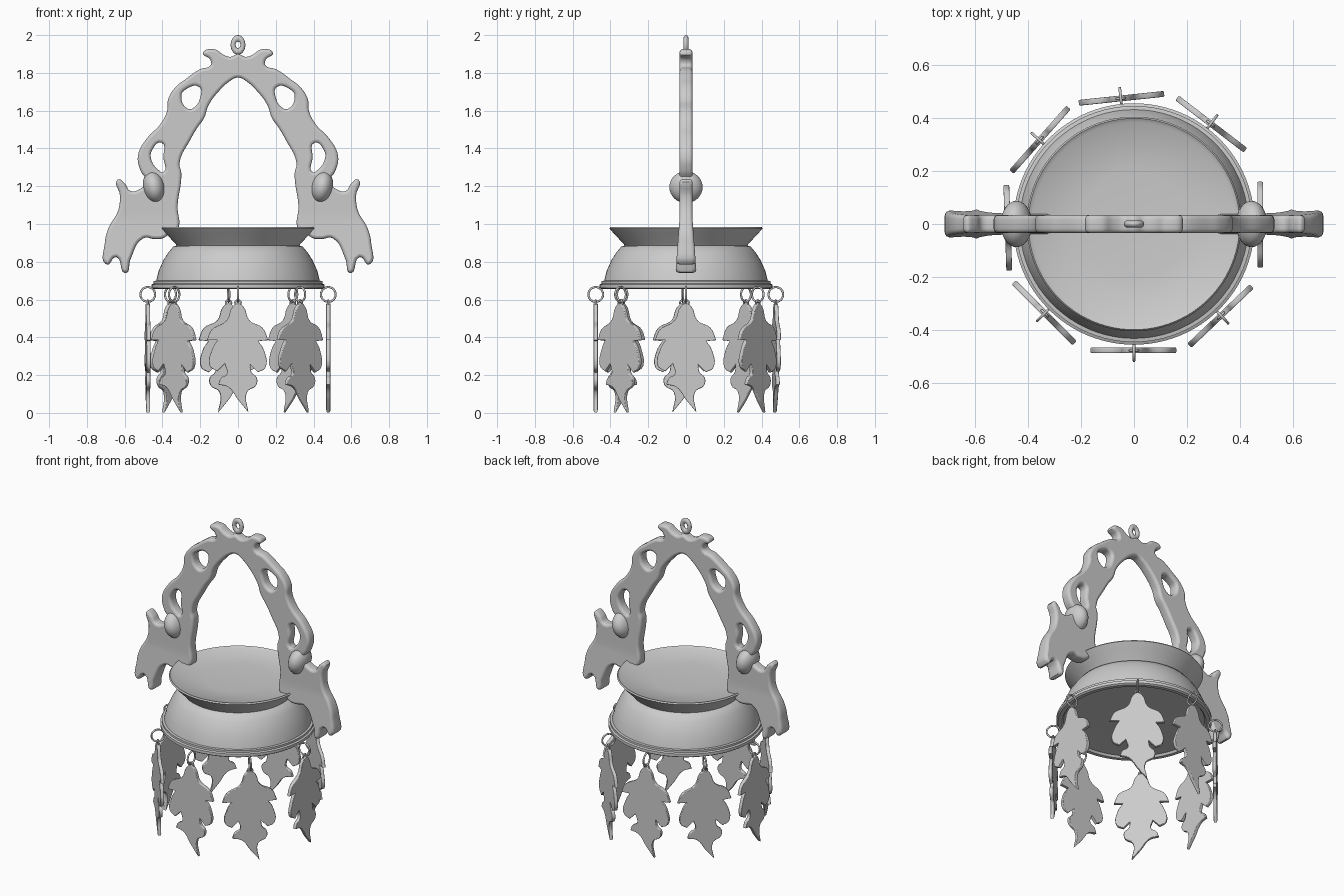
import bpy, bmesh
from math import radians, cos, sin, pi
from mathutils import Vector

if "Cube" in bpy.data.objects:
    bpy.data.objects.remove(bpy.data.objects["Cube"])


def activate(ob):
    bpy.ops.object.select_all(action='DESELECT')
    ob.select_set(True)
    bpy.context.view_layer.objects.active = ob


def smooth(ob, angle=40):
    activate(ob)
    bpy.ops.object.shade_smooth_by_angle(angle=radians(angle))


def cutout(name, outlines, half, bevel, pointed=False):
    """Smooth flat shape in the xz plane with rounded edges, as a mesh."""
    cu = bpy.data.curves.new(name, 'CURVE')
    cu.dimensions, cu.fill_mode = '2D', 'BOTH'
    cu.resolution_u = 5
    cu.extrude, cu.bevel_depth = half - bevel, bevel
    cu.bevel_resolution, cu.offset = 2, -bevel
    for pts in outlines:
        sp = cu.splines.new('BEZIER')
        sp.bezier_points.add(len(pts) - 1)
        sp.use_cyclic_u = True
        for i, (bp, p) in enumerate(zip(sp.bezier_points, pts)):
            bp.co = (p[0], p[1], 0)
            a = Vector(p) - Vector(pts[i - 1])
            b = Vector(pts[(i + 1) % len(pts)]) - Vector(p)
            kind = 'VECTOR' if pointed and a.angle(b) > radians(75) else 'AUTO'
            bp.handle_left_type = bp.handle_right_type = kind
    ob = bpy.data.objects.new(name, cu)
    bpy.context.collection.objects.link(ob)
    ob.rotation_euler = (pi / 2, 0, 0)
    activate(ob)
    bpy.ops.object.convert(target='MESH')
    ob = bpy.context.object
    bpy.ops.object.transform_apply(location=False, rotation=True, scale=False)
    smooth(ob)
    return ob


def ring(name, loc, rot, major, minor, scale=(1, 1, 1)):
    bpy.ops.mesh.primitive_torus_add(location=loc, rotation=rot, major_radius=major,
                                     minor_radius=minor, major_segments=28, minor_segments=10)
    ob = bpy.context.object
    ob.name, ob.scale = name, scale
    smooth(ob, 60)
    return ob


# Lathed dish on its domed base with stepped rim
profile = [(0, .958), (.2, .962), (.385, .975), (.40, .985), (.406, .977), (.378, .945),
           (.335, .90), (.324, .886), (.343, .880), (.37, .848), (.395, .808), (.42, .752),
           (.433, .70), (.447, .698), (.447, .685), (.457, .68), (.457, .662), (.447, .655),
           (.425, .655), (.415, .668), (0, .675)]
bm = bmesh.new()
vs = [bm.verts.new((r, 0, z)) for r, z in profile]
es = [bm.edges.new(p) for p in zip(vs, vs[1:])]
bmesh.ops.spin(bm, geom=vs + es, cent=(0, 0, 0), axis=(0, 0, 1), angle=2 * pi,
               steps=96, use_merge=True)
bmesh.ops.remove_doubles(bm, verts=bm.verts, dist=1e-4)
bmesh.ops.recalc_face_normals(bm, faces=bm.faces)
me = bpy.data.meshes.new("dish")
bm.to_mesh(me)
bm.free()
dish = bpy.data.objects.new("dish", me)
bpy.context.collection.objects.link(dish)
smooth(dish, 35)

# Vine arch handle: right half of the outline, mirrored, with pierced holes
half = [(0, 1.90), (.04, 1.885), (.075, 1.895), (.125, 1.925), (.185, 1.905), (.147, 1.87),
        (.145, 1.84), (.20, 1.82), (.28, 1.765), (.33, 1.725), (.37, 1.66), (.375, 1.60),
        (.41, 1.53), (.485, 1.45), (.53, 1.36), (.515, 1.28), (.485, 1.225), (.52, 1.185),
        (.57, 1.175), (.60, 1.215), (.637, 1.235), (.625, 1.15), (.635, 1.07), (.685, .98),
        (.705, .90), (.695, .785), (.645, .825), (.595, .74), (.57, .81), (.50, .925),
        (.44, .92), (.395, .925), (.36, .95), (.325, .96), (.32, 1.10), (.30, 1.27),
        (.31, 1.32), (.25, 1.45), (.215, 1.51), (.18, 1.56), (.155, 1.63), (.095, 1.71),
        (.045, 1.755), (0, 1.775)]
holes = [[(.30, 1.68), (.28, 1.71), (.205, 1.725), (.20, 1.67), (.235, 1.615), (.265, 1.61)],
         [(.405, 1.43), (.455, 1.39), (.46, 1.345), (.42, 1.285), (.395, 1.275), (.395, 1.35)]]


def mirrored(pts):
    return [(-x, z) for x, z in reversed(pts)]


outlines = [half + mirrored(half[1:-1])] + holes + [mirrored(h) for h in holes]
arch = cutout("vine_arch", outlines, .034, .016)
for v in arch.data.vertices:            # leaf ends thicken downwards
    v.co.y *= 1 + max(0, 1.03 - v.co.z) * 2.2

# Tendril knobs on both sides and hanging loop on top
for side, s in (("left", -1), ("right", 1)):
    bpy.ops.mesh.primitive_uv_sphere_add(segments=32, ring_count=16, location=(s * .445, 0, 1.195),
                                         rotation=(0, s * radians(12), 0))
    knob = bpy.context.object
    knob.name, knob.scale = side + "_tendril_knob", (.058, .088, .085)
    smooth(knob, 60)
ring("hanging_loop", (0, 0, 1.948), (pi / 2, 0, 0), .026, .013, (1, 1.33, 1))

# Eight lobed leaf pendants, each on a large and a small ring
leaf = [(0, .58), (.03, .56), (.06, .49), (.13, .45), (.16, .385), (.108, .38), (.138, .33),
        (.145, .24), (.105, .215), (.065, .255), (.072, .215), (.10, .185), (.095, .145),
        (.048, .11), (.055, .003), (0, .07), (-.05, .135), (-.105, .15), (-.09, .185),
        (-.06, .205), (-.07, .26), (-.11, .22), (-.15, .25), (-.135, .34), (-.11, .385),
        (-.165, .385), (-.14, .44), (-.06, .49), (-.03, .56)]
pendant = cutout("leaf_pendant", [leaf], .011, .004, pointed=True)
for i, deg in enumerate((-90, -46.5, 0, 52.6, 96, 138.4, 182, 225)):
    a = radians(deg)
    p = (.478 * cos(a), .478 * sin(a), 0)
    ob = pendant if i == 0 else pendant.copy()
    if i:
        bpy.context.collection.objects.link(ob)
    ob.name = f"leaf_pendant_{i + 1}"
    ob.location, ob.rotation_euler = p, (0, 0, a + pi / 2)
    ring(f"hook_ring_{i + 1}", (p[0], p[1], .627), (pi / 2, 0, a), .039, .0055)
    ring(f"leaf_ring_{i + 1}", (p[0], p[1], .582), (pi / 2, 0, a + pi / 2), .015, .005)
